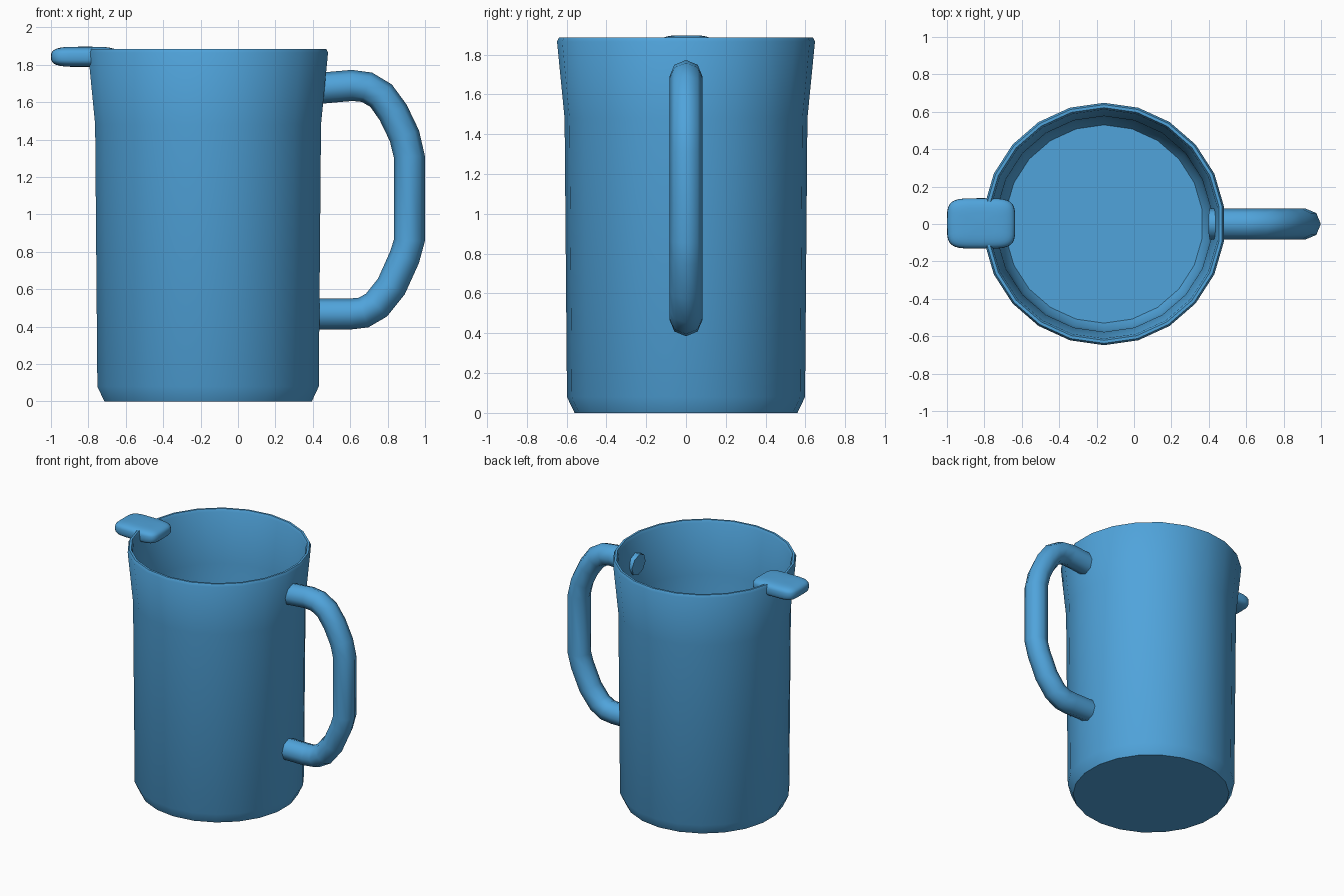
import bpy, bmesh, math
from mathutils import Vector

if "Cube" in bpy.data.objects:
    bpy.data.objects.remove(bpy.data.objects["Cube"])

blue = bpy.data.materials.new("light_blue")
blue.diffuse_color = (0.08, 0.37, 0.71, 1)
blue.use_nodes = True
blue.node_tree.nodes["Principled BSDF"].inputs["Base Color"].default_value = blue.diffuse_color


def finish(name, bm, angle):
    bmesh.ops.recalc_face_normals(bm, faces=bm.faces[:])
    me = bpy.data.meshes.new(name)
    bm.to_mesh(me)
    bm.free()
    me.materials.append(blue)
    ob = bpy.data.objects.new(name, me)
    bpy.context.collection.objects.link(ob)
    bpy.ops.object.select_all(action='DESELECT')
    ob.select_set(True)
    bpy.context.view_layer.objects.active = ob
    bpy.ops.object.shade_smooth_by_angle(angle=math.radians(angle))
    return ob


def skin(bm, rings):
    for a, b in zip(rings, rings[1:]):
        n = len(a)
        for i in range(n):
            j = (i + 1) % n
            bm.faces.new((a[i], a[j], b[j], b[i]))


# Body: hollow 22-sided jug, profile runs up the outside and down the inside
CX, SIDES = -0.16, 22
profile = [(0.56, 0), (0.598, 0.08), (0.61, 1.48), (0.648, 1.865), (0.638, 1.885),
           (0.622, 1.885), (0.612, 1.865), (0.577, 1.48), (0.565, 0.10), (0.53, 0.04)]
bm = bmesh.new()
rings = []
for r, z in profile:
    rings.append([bm.verts.new((CX + r * math.sin(2 * math.pi * i / SIDES),
                                r * math.cos(2 * math.pi * i / SIDES), z))
                  for i in range(SIDES)])
skin(bm, rings)
bm.faces.new(rings[0])
bm.faces.new(rings[-1])
finish("jug_body", bm, 32)

# Handle: octagonal tube swept along a path in the xz plane
path = [Vector((x, 0, z)) for x, z in [
    (0.405, 1.672), (0.61, 1.69), (0.69, 1.68), (0.765, 1.635), (0.83, 1.545),
    (0.89, 1.42), (0.916, 1.31), (0.916, 0.86), (0.89, 0.77), (0.82, 0.615),
    (0.74, 0.515), (0.67, 0.475), (0.60, 0.468), (0.405, 0.468)]]
bm = bmesh.new()
rings = []
for k, p in enumerate(path):
    t = (path[min(k + 1, len(path) - 1)] - path[max(k - 1, 0)]).normalized()
    side = Vector((-t.z, 0, t.x))
    rings.append([bm.verts.new(p + 0.083 * (side * math.cos(i * math.pi / 4)
                                            + Vector((0, 1, 0)) * math.sin(i * math.pi / 4)))
                  for i in range(8)])
skin(bm, rings)
bm.faces.new(rings[0])
bm.faces.new(rings[-1])
finish("handle", bm, 60)


# Pouring lip: soft pillow-shaped tab sitting across the rim
def soft(v, e):
    return math.copysign(abs(v) ** e, v)


bm = bmesh.new()
bmesh.ops.create_uvsphere(bm, u_segments=32, v_segments=16, radius=1)
for v in bm.verts:
    x, y, z = v.co
    flat = math.hypot(x, y)
    if flat > 1e-5:
        s = flat ** 0.5
        x, y = s * soft(x / flat, 0.45), s * soft(y / flat, 0.45)
    v.co = (-0.8175 + 0.1825 * x, 0.003 + 0.135 * y, 1.843 + 0.054 * soft(z, 0.65))
finish("pouring_lip", bm, 60)
